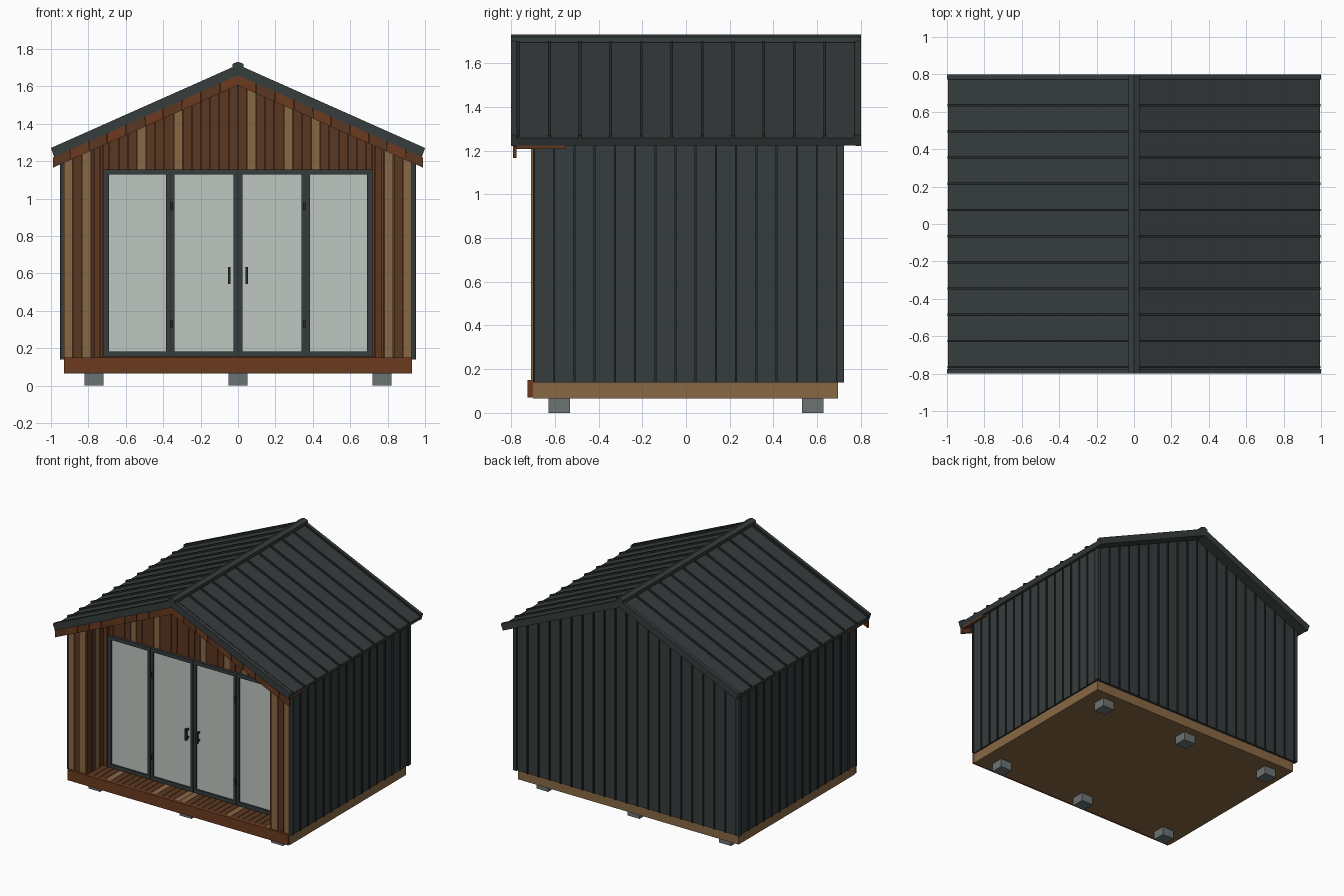
import bpy, random
from math import ceil

random.seed(4)
if "Cube" in bpy.data.objects:
    bpy.data.objects.remove(bpy.data.objects["Cube"])


def material(name, r, g, b):
    m = bpy.data.materials.new(name)
    m.use_nodes = True
    m.diffuse_color = (r, g, b, 1)
    m.node_tree.nodes["Principled BSDF"].inputs["Base Color"].default_value = (r, g, b, 1)
    return m


metal = material("charcoal metal", .037, .045, .046)
seam = material("dark seam metal", .020, .026, .027)
tan = material("tan timber", .25, .14, .058)
brown = material("brown timber", .105, .038, .015)
red = material("red brown timber", .15, .043, .014)
glass = material("pale glass", .52, .57, .54)
concrete = material("grey concrete", .15, .17, .17)

SLOPE = .445
UNDER = 1.66        # underside of the roof at the ridge


def roof_z(x, base=UNDER):
    return base - SLOPE * abs(x)


def part(name, prisms):
    """One object from prisms: (xz outline, y0, y1, material)."""
    verts, faces, slots, mats = [], [], [], []
    for outline, y0, y1, mat in prisms:
        if mat not in mats:
            mats.append(mat)
        area = sum(a[0] * b[1] - b[0] * a[1]
                   for a, b in zip(outline, outline[1:] + outline[:1]))
        pts = outline if area > 0 else outline[::-1]
        n, s = len(pts), len(verts)
        verts += [(x, y0, z) for x, z in pts] + [(x, y1, z) for x, z in pts]
        new = [tuple(range(s, s + n)), tuple(range(s + 2 * n - 1, s + n - 1, -1))]
        for i in range(n):
            j = (i + 1) % n
            new.append((s + j, s + i, s + n + i, s + n + j))
        faces += new
        slots += [mats.index(mat)] * len(new)
    mesh = bpy.data.meshes.new(name)
    mesh.from_pydata(verts, [], faces)
    for m in mats:
        mesh.materials.append(m)
    mesh.polygons.foreach_set("material_index", slots)
    ob = bpy.data.objects.new(name, mesh)
    bpy.context.collection.objects.link(ob)
    return ob


def box(x0, x1, y0, y1, z0, z1, mat):
    return ([(x0, z0), (x1, z0), (x1, z1), (x0, z1)], y0, y1, mat)


def upright(x0, x1, y0, y1, z0, mat, base=UNDER):
    """Upright piece whose top follows the roof slope."""
    top = [(x1, roof_z(x1, base)), (x0, roof_z(x0, base))]
    if x0 < 0 < x1:
        top.insert(1, (0, base))
    return ([(x0, z0), (x1, z0)] + top, y0, y1, mat)


def sloped(side, x0, x1, top, bottom, y0, y1, mat, lean=0):
    """Strip running down one roof slope."""
    return ([(side * x0, roof_z(x0, top)), (side * x1, roof_z(x1, top)),
             (side * (x1 - lean), roof_z(x1 - lean, bottom)),
             (side * x0, roof_z(x0, bottom))], y0, y1, mat)


BOARD, GAP = .049, .003
TAN_AT = (-.905, -.807, -.513, -.302, .06, .25, .44, .80, .895)


def cladding(x0, x1, y0, y1, z0):
    """Upright boards between x0 and x1, on one shared spacing."""
    out = []
    for k in range(38):
        a = -.931 + k * BOARD
        b = a + BOARD
        is_tan = any(a <= t < b for t in TAN_AT)
        a, b = max(a, x0), min(b, x1)
        if b - a > .008:
            out.append(upright(a, b - GAP, y0, y1, z0, tan if is_tan else brown, 1.645))
    return out


# Footings, base and front beam
part("footings", [box(x - .05, x + .05, y - .05, y + .05, 0, .07, concrete)
                  for x in (-.77, 0, .77) for y in (-.58, .58)])
part("base_frame", [box(-.93, .93, -.7, .695, .065, .14, tan)])
part("front_beam", [box(-.93, .93, -.725, -.7, .07, .15, red)])

# Porch deck boards
deck = []
for k in range(32):
    x = -.77 + k * .0482
    deck.append(box(x, x + .045, -.7, -.51, .14, .15, random.choice((brown, brown, tan))))
part("porch_deck", deck)

# Metal side walls with standing seams and corner trims
for side, label in ((1, "left"), (-1, "right")):
    def span(a, b, y0, y1, mat):
        lo, hi = sorted((side * a, side * b))
        return upright(lo, hi, y0, y1, .14, mat)
    wall = [span(.93, .943, -.7, .715, metal)]
    for k in range(16):
        y = -.7 + k * .0925
        wall.append(span(.943, .952, y, y + .009, seam))
    wall.append(span(.93, .95, .69, .722, metal))
    part(label + "_side_wall", wall)

# Metal back wall with standing seams
back = [upright(-.935, .935, .695, .713, .14, metal)]
for k in range(-10, 11):
    x = k * .0925
    back.append(upright(x - .0045, x + .0045, .713, .722, .14, seam))
part("back_wall", back)

# Recessed timber front wall: backing, gable boards and boards beside the doors
part("front_wall_backing", [upright(-.93, .93, -.50, -.48, .14, brown)])
part("gable_boards", cladding(-.72, .72, -.52, -.50, 1.155)
     + cladding(-.77, -.72, -.52, -.50, .15) + cladding(.72, .77, -.52, -.50, .15))

# Porch side wings, clad on the front and on the inner face
for side, label in ((1, "left"), (-1, "right")):
    lo, hi = sorted((side * .777, side * .93))
    part(label + "_wing_core", [upright(lo, hi, -.7, -.5, .14, brown)])
    lo, hi = sorted((side * .768, side * .931))
    part(label + "_wing_boards", cladding(lo, hi, -.709, -.7, .15))
    lo, hi = sorted((side * .768, side * .777))
    part(label + "_wing_inner_boards",
         [upright(lo, hi, -.7 + k * .045, -.658 + k * .045, .15,
                  tan if k == 2 else brown, 1.645) for k in range(4)])

# Glazed doors
part("door_glass", [box(-.70, .70, -.528, -.51, .17, 1.14, glass)])
frame = [box(-.72, .72, -.54, -.50, .155, .183, metal),
         box(-.72, .72, -.54, -.50, 1.13, 1.157, metal)]
for x, half in ((-.705, .015), (-.362, .023), (0, .023), (.362, .023), (.705, .015)):
    frame.append(box(x - half, x + half, -.54, -.50, .183, 1.13, metal))
for x in (-.362, 0, .362):
    frame.append(box(x - .002, x + .002, -.542, -.54, .16, 1.15, seam))
part("door_frame", frame)
part("door_handles", [box(x - .007, x + .007, -.565, -.552, .545, .635, seam) for x in (-.046, .046)]
     + [box(x - .005, x + .005, -.553, -.528, z, z + .012, seam)
        for x in (-.046, .046) for z in (.555, .615)])
part("door_hinges", [box(x - .008, x + .008, -.549, -.54, z - .02, z + .02, seam)
                     for x in (-.355, .355) for z in (.33, .96)])

# Roof: sheets with ribs, verge trims, porch soffit and timber rake boards
for side, label in ((1, "left"), (-1, "right")):
    roof = [sloped(side, 0, .995, 1.70, UNDER, -.775, .775, metal, .015)]
    for k in range(12):
        y = -.765 + k * .14
        roof.append(sloped(side, 0, .997, 1.713, 1.70, y - .006, y + .006, seam))
    part(label + "_roof", roof)
    part(label + "_verge_trims",
         [sloped(side, 0, 1, 1.716, UNDER, y, y + .025, metal, .017) for y in (-.8, .775)])
    part(label + "_porch_soffit",
         [sloped(side, 0, .98, UNDER, 1.645, -.775, -.55, brown)])
    rake = []
    for k in range(ceil(.99 / .1)):
        rake.append(sloped(side, k * .1, min(k * .1 + .097, .988), UNDER, 1.606,
                           -.792, -.775, red if k % 2 == 0 else brown))
    part(label + "_rake_boards", rake)

# Ridge cap
part("ridge_cap", [([(-.03, 1.695), (.03, 1.695), (.03, 1.72), (0, 1.732), (-.03, 1.72)],
                    -.8, .8, metal)])
